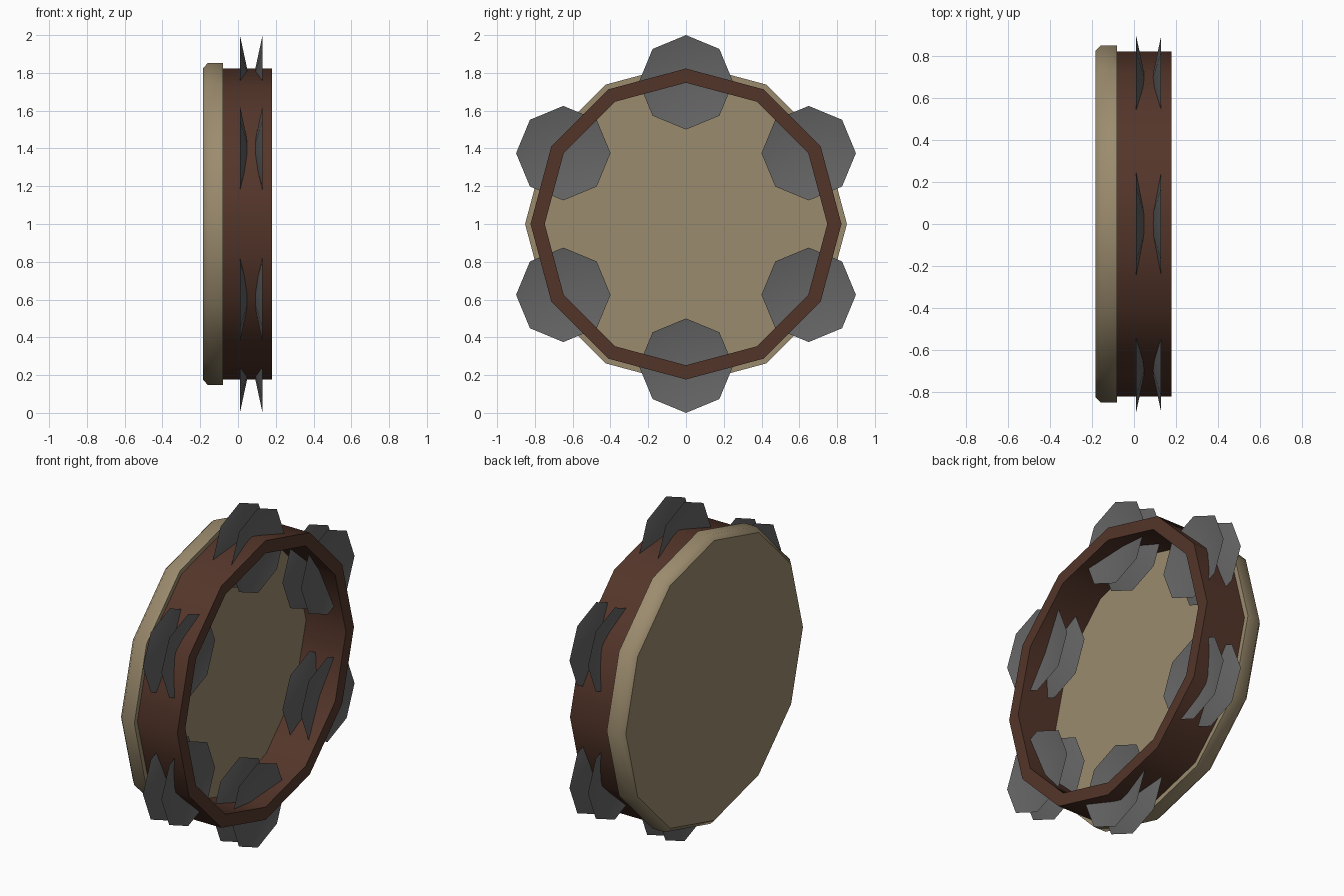
import bpy
import bmesh
from math import sin, cos, pi, radians

old = bpy.data.objects.get("Cube")
if old:
    bpy.data.objects.remove(old, do_unlink=True)


def material(name, rgb):
    mat = bpy.data.materials.new(name)
    mat.use_nodes = True
    color = (*rgb, 1.0)
    mat.diffuse_color = color
    mat.node_tree.nodes["Principled BSDF"].inputs["Base Color"].default_value = color
    return mat


skin_tan = material("tan skin", (0.33, 0.26, 0.155))
wood_brown = material("brown wood", (0.088, 0.036, 0.023))
metal_gray = material("gray metal", (0.13, 0.13, 0.13))


def lathe(name, profile, sides, mat, center, closed=False, caps=False, sharp=()):
    """Turn (x, radius) points about the x axis; sharp lists hard-edged rings."""
    bm = bmesh.new()
    rings = []
    for x, r in profile:
        if r == 0:
            rings.append([bm.verts.new((x, 0, 0))] * sides)
        else:
            angles = [2 * pi * i / sides for i in range(sides)]
            rings.append([bm.verts.new((x, r * cos(a), r * sin(a))) for a in angles])
    pairs = list(zip(rings, rings[1:]))
    if closed:
        pairs.append((rings[-1], rings[0]))
    for a, b in pairs:
        for i in range(sides):
            j = (i + 1) % sides
            corners = list(dict.fromkeys((a[i], a[j], b[j], b[i])))
            bm.faces.new(corners).smooth = True
    if caps:
        bm.faces.new(rings[0])
        bm.faces.new(rings[-1])
    for k in sharp:
        for i in range(sides):
            bm.edges.get((rings[k][i], rings[k][(i + 1) % sides])).smooth = False
    bmesh.ops.recalc_face_normals(bm, faces=bm.faces)
    mesh = bpy.data.meshes.new(name)
    bm.to_mesh(mesh)
    bm.free()
    mesh.materials.append(mat)
    obj = bpy.data.objects.new(name, mesh)
    obj.location = center
    bpy.context.collection.objects.link(obj)
    return obj


# Wooden hoop, open on the +x side
lathe("hoop", [(-0.1, 0.823), (0.18, 0.823), (0.18, 0.748), (-0.1, 0.748)],
      12, wood_brown, (0, 0, 1), closed=True, sharp=range(4))

# Solid drum skin with a chamfered outer rim
lathe("drum_skin", [(-0.185, 0.825), (-0.16, 0.852), (-0.08, 0.852)],
      12, skin_tan, (0, 0, 1), caps=True, sharp=(0, 2))

# Six pairs of shallow conical jingles, tips facing each other
for i in range(6):
    a = radians(90 + 60 * i)
    center = (0.07, 0.75 * cos(a), 1 + 0.75 * sin(a))
    for label, side in (("outer", 1), ("inner", -1)):
        lathe(f"jingle_{i + 1}_{label}", [(side * 0.06, 0.25), (side * 0.006, 0)],
              8, metal_gray, center)
